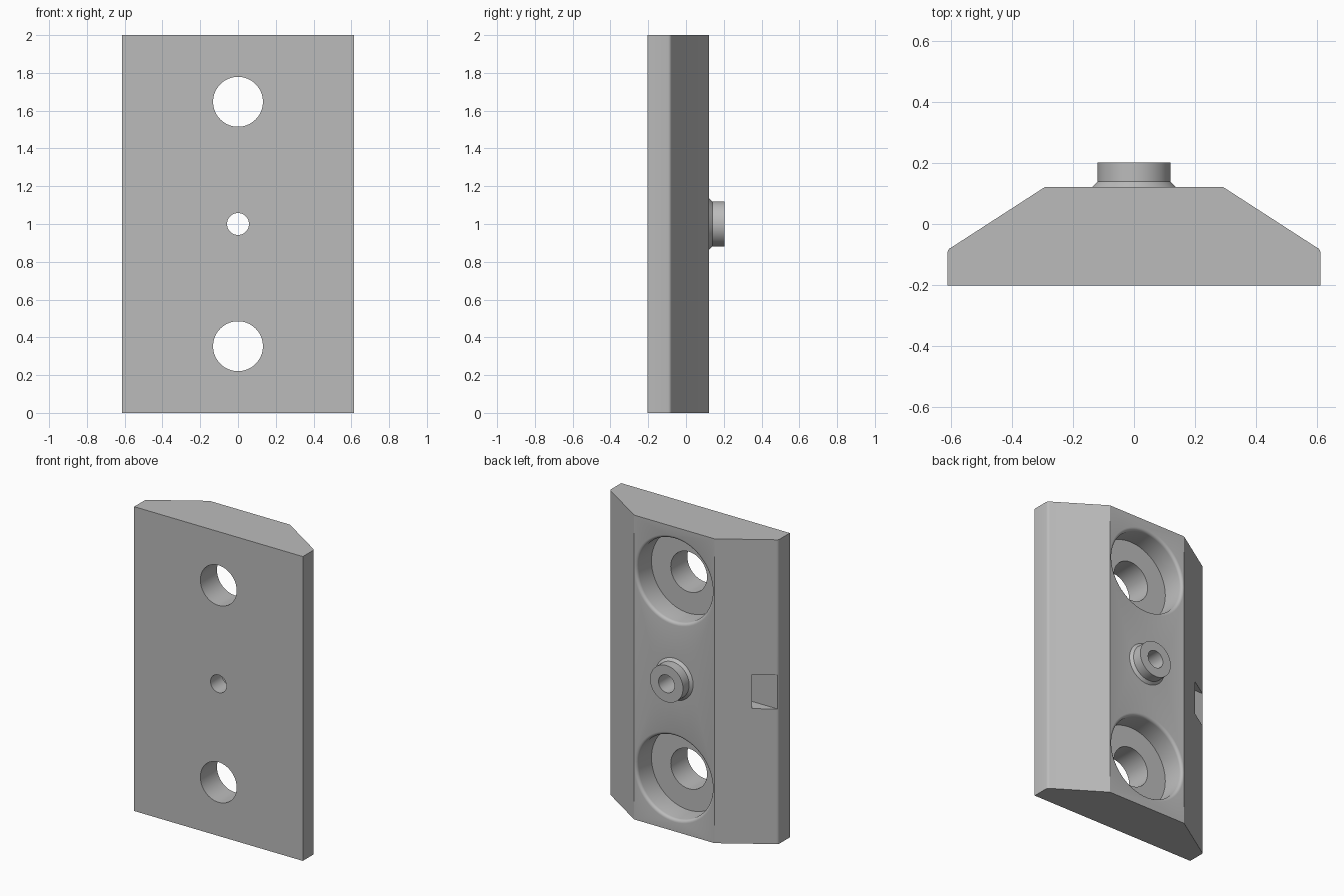
import bpy, bmesh, math
from mathutils import Matrix

cube = bpy.data.objects.get("Cube")
if cube:
    bpy.data.objects.remove(cube, do_unlink=True)

grey = bpy.data.materials.new("grey")
grey.use_nodes = True
grey.diffuse_color = (0.5, 0.5, 0.5, 1)
grey.node_tree.nodes["Principled BSDF"].inputs["Base Color"].default_value = (0.5, 0.5, 0.5, 1)

FRONT, BACK, TIP = -0.2025, 0.122, 0.2025


def make(name, bm):
    bmesh.ops.recalc_face_normals(bm, faces=bm.faces)
    mesh = bpy.data.meshes.new(name)
    bm.to_mesh(mesh)
    bm.free()
    mesh.materials.append(grey)
    obj = bpy.data.objects.new(name, mesh)
    bpy.context.collection.objects.link(obj)
    return obj


def prism(name, points, vec):
    """Extrude a closed outline along a vector."""
    bm = bmesh.new()
    face = bm.faces.new([bm.verts.new(p) for p in points])
    out = bmesh.ops.extrude_face_region(bm, geom=[face])
    bmesh.ops.translate(bm, vec=vec, verts=[v for v in out["geom"] if isinstance(v, bmesh.types.BMVert)])
    return make(name, bm)


def lathe(name, profile, z, sides=64):
    """Turned solid around a y axis at height z, from (radius, y) points."""
    bm = bmesh.new()
    rings = []
    for r, y in profile:
        angles = [math.tau * i / sides for i in range(sides)]
        rings.append([bm.verts.new((r * math.cos(a), y, z + r * math.sin(a))) for a in angles])
    for a, b in zip(rings, rings[1:]):
        for i in range(sides):
            j = (i + 1) % sides
            bm.faces.new((a[i], a[j], b[j], b[i]))
    bm.faces.new(rings[0])
    bm.faces.new(rings[-1])
    return make(name, bm)


def combine(target, tool, operation):
    mod = target.modifiers.new(operation, 'BOOLEAN')
    mod.operation, mod.object, mod.solver = operation, tool, 'EXACT'
    bpy.context.view_layer.objects.active = target
    bpy.ops.object.modifier_apply(modifier=mod.name)
    bpy.data.objects.remove(tool, do_unlink=True)


# Plate: trapezoid section with rounded outer corners
half = [(0.613, FRONT), (0.613, -0.095), (0.611, -0.087), (0.607, -0.081), (0.6, -0.077), (0.292, BACK)]
outline = half + [(-x, y) for x, y in reversed(half)]
plate = prism("mounting_plate", [(x, y, 0) for x, y in outline], (0, 0, 2))

# Central boss with flared foot
boss = lathe("boss", [(0.137, 0.05), (0.137, BACK), (0.12, 0.139), (0.12, TIP)], 1)
combine(plate, boss, 'UNION')

# Counterbored bolt holes with rounded rims
fillet = 0.02
rim = [(0.292 - fillet * math.cos(a), BACK - fillet + fillet * math.sin(a))
       for a in (math.pi / 2 * i / 4 for i in range(5))]
for z in (0.353, 1.647):
    bore = [(0.132, -0.3), (0.132, -0.03), (0.272, -0.03)] + rim + [(0.292, 0.3)]
    combine(plate, lathe("bolt_cutter", bore, z), 'DIFFERENCE')

# Side slot for a hexagonal nut, running in to the centre
w = 0.112
corner = w / math.sqrt(3)
slot = [(-0.8, -w), (corner, -w), (2 * corner, 0), (corner, w), (-0.8, w)]
combine(plate, prism("slot_cutter", [(x, -0.083, 1 + z) for x, z in slot], (0, 0.083, 0)), 'DIFFERENCE')

# Small bore through plate and boss
combine(plate, lathe("bore_cutter", [(0.058, -0.3), (0.058, 0.3)], 1), 'DIFFERENCE')

# Smooth curved walls, keep edges sharp
bpy.ops.object.select_all(action='DESELECT')
plate.select_set(True)
bpy.context.view_layer.objects.active = plate
bpy.ops.object.shade_smooth_by_angle(angle=math.radians(30))
